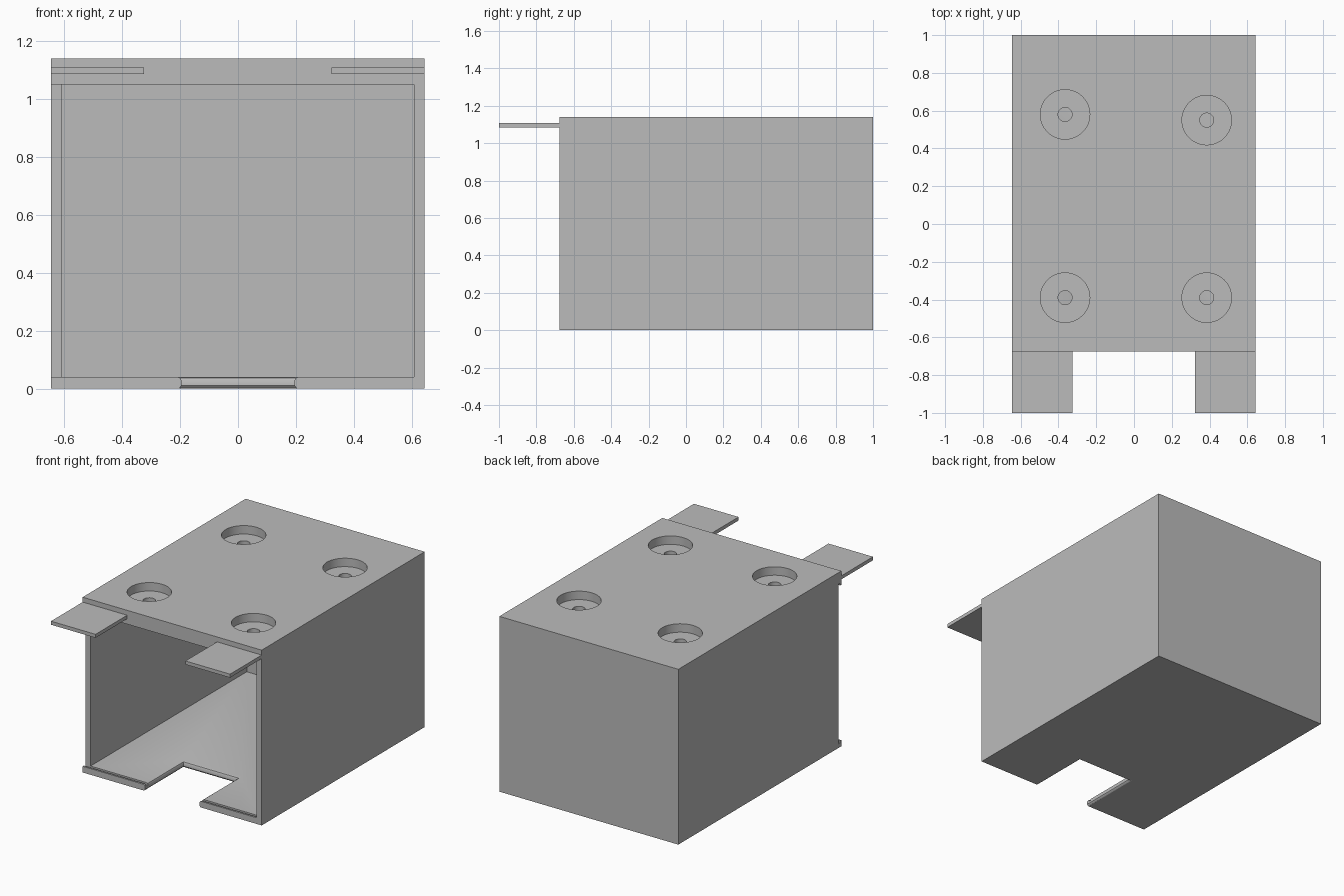
import bpy, bmesh, math

if "Cube" in bpy.data.objects:
    bpy.data.objects.remove(bpy.data.objects["Cube"], do_unlink=True)

# Single plain grey
grey = bpy.data.materials.new("plain_grey")
grey.use_nodes = True
colour = (0.5, 0.5, 0.5, 1)
grey.diffuse_color = colour
grey.node_tree.nodes["Principled BSDF"].inputs["Base Color"].default_value = colour

# Main extents
X0, X1, FRONT, BACK, TOP = -0.645, 0.643, -0.675, 1.0, 1.14
FLOOR, CEILING, WALL = 0.04, 1.05, 0.036


def add_object(name, bm):
    bmesh.ops.recalc_face_normals(bm, faces=bm.faces)
    mesh = bpy.data.meshes.new(name)
    bm.to_mesh(mesh)
    bm.free()
    mesh.materials.append(grey)
    obj = bpy.data.objects.new(name, mesh)
    bpy.context.collection.objects.link(obj)
    return obj


def loft(name, rings):
    """Closed solid through a stack of matching rings of points."""
    bm = bmesh.new()
    loops = [[bm.verts.new(p) for p in ring] for ring in rings]
    n = len(loops[0])
    for a, b in zip(loops, loops[1:]):
        for i in range(n):
            j = (i + 1) % n
            bm.faces.new((a[i], a[j], b[j], b[i]))
    bm.faces.new(loops[0])
    bm.faces.new(loops[-1])
    return add_object(name, bm)


def rect(x0, x1, y0, y1, z):
    return [(x0, y0, z), (x1, y0, z), (x1, y1, z), (x0, y1, z)]


def box(name, x0, x1, y0, y1, z0, z1):
    return loft(name, [rect(x0, x1, y0, y1, z) for z in (z0, z1)])


def cylinder(name, x, y, radius, z0, z1, sides=48):
    angles = [math.tau * i / sides for i in range(sides)]
    return loft(name, [[(x + radius * math.cos(a), y + radius * math.sin(a), z)
                        for a in angles] for z in (z0, z1)])


def cut(target, cutter):
    cutter.hide_render = True
    mod = target.modifiers.new("cut", 'BOOLEAN')
    mod.operation = 'DIFFERENCE'
    mod.solver = 'EXACT'
    mod.object = cutter
    bpy.context.view_layer.objects.active = target
    bpy.ops.object.modifier_apply(modifier=mod.name)
    mesh = cutter.data
    bpy.data.objects.remove(cutter, do_unlink=True)
    bpy.data.meshes.remove(mesh)


# Open-fronted case
case = box("case", X0, X1, FRONT, BACK, 0, TOP)
cut(case, box("cavity", X0 + WALL, X1 - WALL, FRONT - 0.1, BACK - 0.04, FLOOR, CEILING))

# Door slot: shortened side wall with shallow grooves in floor and lid
slot_back = FRONT + 0.03
cut(case, box("wall_recess", X0 - 0.1, X0 + WALL + 0.02, FRONT - 0.1, slot_back, FLOOR, CEILING))
cut(case, box("door_groove", X0 - 0.1, X1 - WALL, FRONT + 0.012, slot_back,
              FLOOR - 0.015, CEILING + 0.015))

# Finger notch in the floor, with softened edges
rings = []
for z, flare in ((-0.02, 0.01), (0, 0.01), (0.003, 0.005), (0.01, 0),
                 (0.028, 0), (0.036, 0.004), (FLOOR, 0.012), (0.06, 0.012)):
    half = 0.195 + flare
    rings.append(rect(-half, half, FRONT - 0.1, -0.28 + flare, z))
cut(case, loft("finger_notch", rings))

# Counterbored screw holes in the lid
for x, y in ((-0.365, 0.58), (0.385, 0.55), (-0.365, -0.39), (0.385, -0.39)):
    cut(case, cylinder("counterbore", x, y, 0.131, TOP - 0.055, TOP + 0.1))
    cut(case, cylinder("screw_hole", x, y, 0.037, CEILING - 0.1, TOP))

bpy.ops.object.select_all(action='DESELECT')
case.select_set(True)
bpy.context.view_layer.objects.active = case
bpy.ops.object.shade_smooth_by_angle(angle=math.radians(30))

# Mounting tabs at the front of the lid
box("right_tab", X0, -0.325, -1, FRONT, 1.085, 1.108)
box("left_tab", 0.322, X1, -1, FRONT, 1.085, 1.108)
